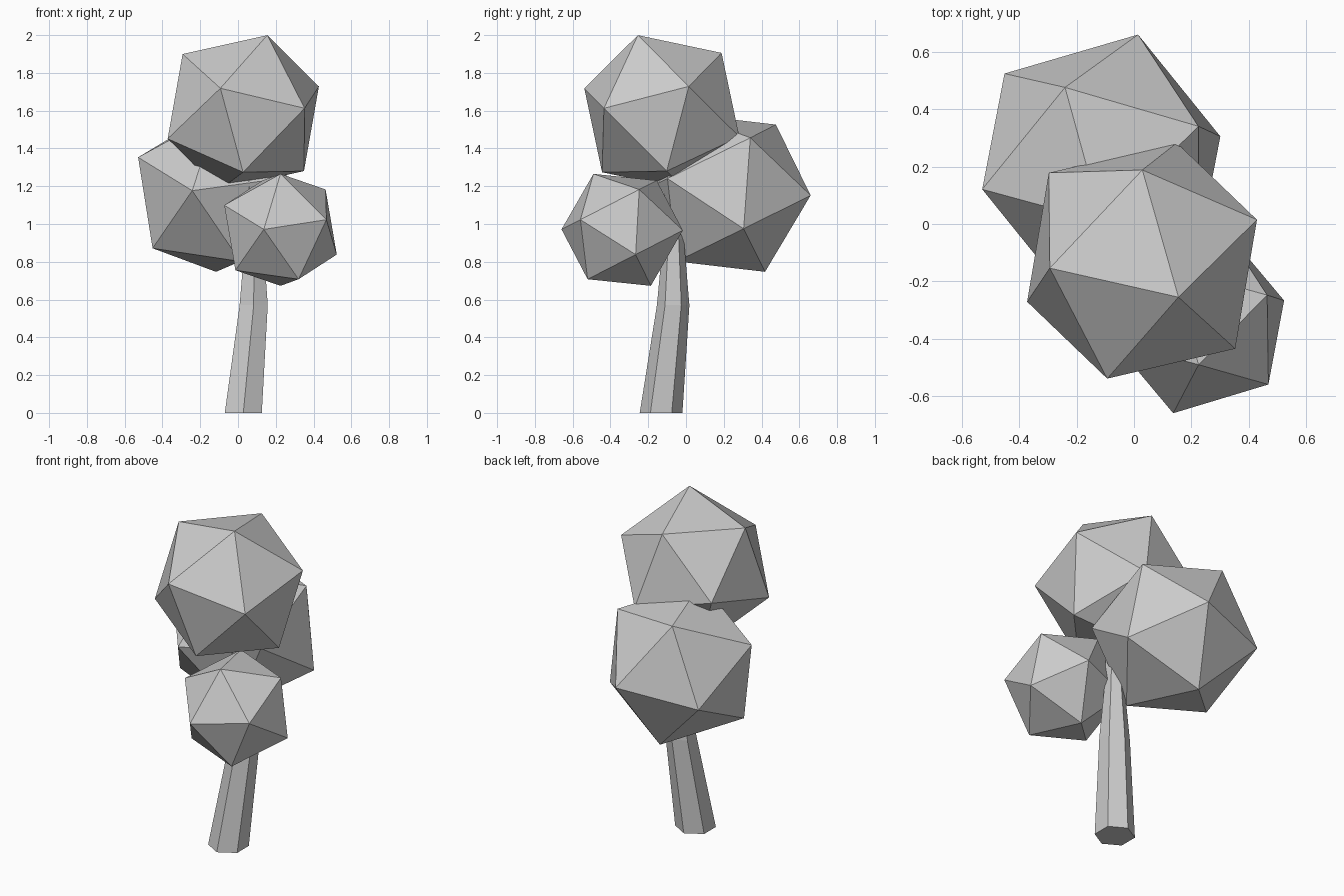
import bpy, bmesh, math
from mathutils import Vector, Matrix

if "Cube" in bpy.data.objects:
    bpy.data.objects.remove(bpy.data.objects["Cube"])


def add_object(name, bm):
    bmesh.ops.recalc_face_normals(bm, faces=bm.faces[:])
    mesh = bpy.data.meshes.new(name)
    bm.to_mesh(mesh)
    bm.free()
    obj = bpy.data.objects.new(name, mesh)
    bpy.context.collection.objects.link(obj)
    return obj


def foliage(name, centre, radius, tip, neighbour):
    """Icosahedron turned so one corner points along tip, the next towards neighbour."""
    z = Vector(tip).normalized()
    n = Vector(neighbour)
    x = (n - z * n.dot(z)).normalized()
    y = z.cross(x)
    turn = Matrix((x, y, z)).transposed().to_4x4()
    bm = bmesh.new()
    bmesh.ops.create_icosphere(bm, subdivisions=1, radius=radius,
                               matrix=Matrix.Translation(centre) @ turn)
    return add_object(name, bm)


def trunk(name, rings, sides=6):
    """Bent tapering tube through (x, y, z, radius) rings."""
    bm = bmesh.new()
    loops = []
    for cx, cy, cz, r in rings:
        loop = []
        for i in range(sides):
            a = math.pi / 2 + math.tau * i / sides
            loop.append(bm.verts.new((cx + r * math.cos(a), cy + r * math.sin(a), cz)))
        loops.append(loop)
    for low, high in zip(loops, loops[1:]):
        for i in range(sides):
            j = (i + 1) % sides
            bm.faces.new((low[i], low[j], high[j], high[i]))
    bm.faces.new(loops[0][::-1])
    bm.faces.new(loops[-1])
    return add_object(name, bm)


# Hexagonal trunk
trunk("trunk", [(0.028, -0.132, 0.0, 0.113),
                (0.083, -0.068, 0.57, 0.086),
                (0.085, -0.066, 0.92, 0.055),
                (0.05, -0.11, 1.32, 0.04)])

# Three leaf masses
foliage("top_foliage", (0.028, -0.128, 1.59), 0.447,
        (0.127, -0.127, 0.41), (0.402, 0.143, 0.14))
foliage("back_foliage", (-0.114, 0.213, 1.164), 0.465,
        (-0.126, 0.262, 0.361), (-0.416, -0.095, 0.187))
foliage("front_foliage", (0.225, -0.338, 0.969), 0.333,
        (0.0, -0.152, 0.296), (0.24, 0.093, 0.211))
